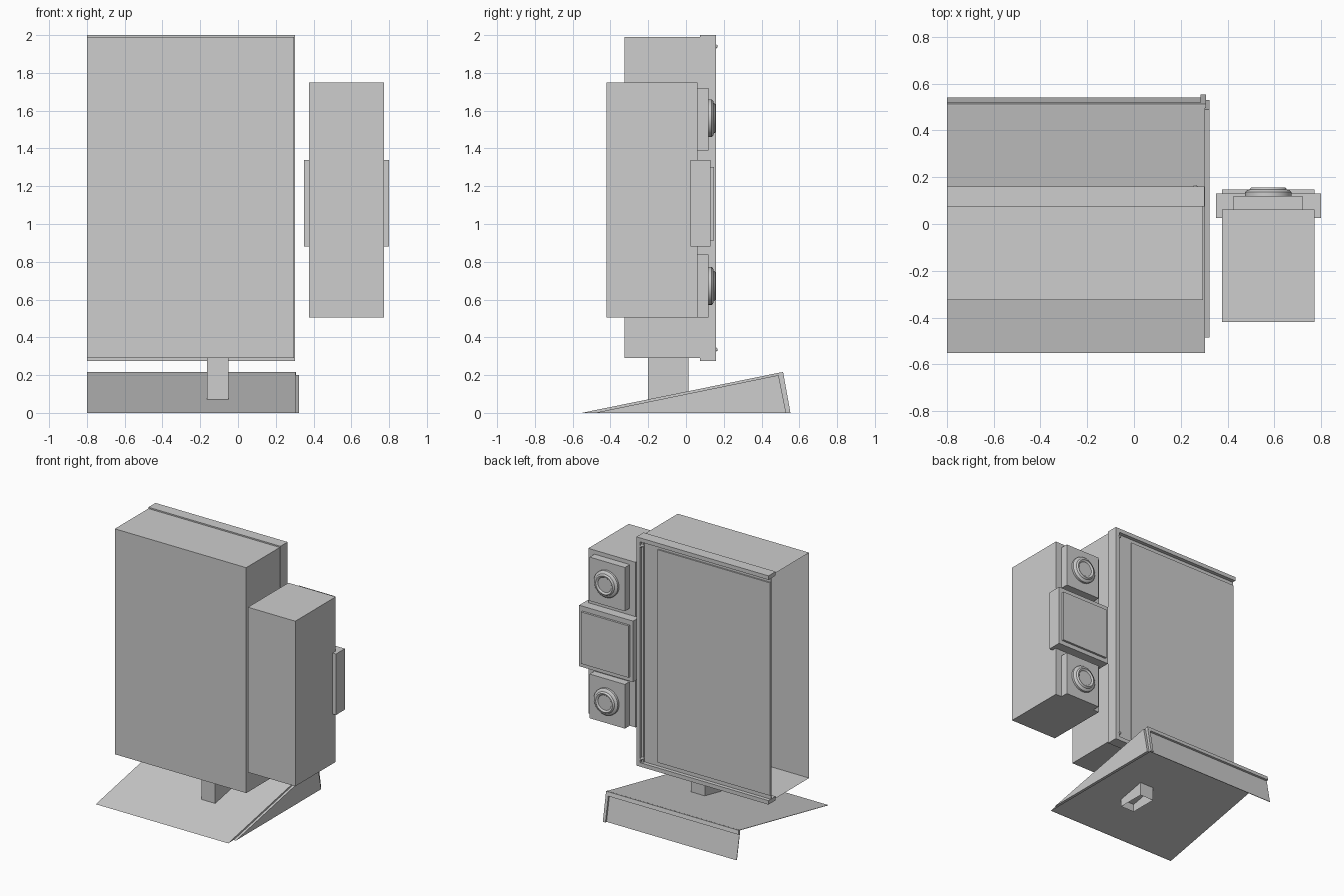
import bpy, bmesh, math
from mathutils import Matrix, Vector

cube = bpy.data.objects.get("Cube")
if cube:
    bpy.data.objects.remove(cube)

TONE = (0.61, 0.61, 0.61, 1)
grey = bpy.data.materials.new("light_grey")
grey.use_nodes = True
grey.diffuse_color = TONE
grey.node_tree.nodes["Principled BSDF"].inputs["Base Color"].default_value = TONE

OPEN = -0.8  # the cut side where the shells are open


def finish(name, bm):
    mesh = bpy.data.meshes.new(name)
    bm.to_mesh(mesh)
    bm.free()
    obj = bpy.data.objects.new(name, mesh)
    mesh.materials.append(grey)
    bpy.context.collection.objects.link(obj)
    return obj


def box(name, x, y, z, drop=()):
    """Box from ranges; drop lists outward directions whose faces are left open."""
    bm = bmesh.new()
    lo, hi = Vector((x[0], y[0], z[0])), Vector((x[1], y[1], z[1]))
    bmesh.ops.create_cube(bm, size=1, matrix=Matrix.Translation((lo + hi) / 2)
                          @ Matrix.Diagonal((*(hi - lo), 1)))
    bm.normal_update()
    gone = [f for f in bm.faces if any(f.normal.dot(Vector(d)) > 0.9 for d in drop)]
    bmesh.ops.delete(bm, geom=gone, context='FACES')
    return finish(name, bm)


def prism(name, outline, x0, x1):
    """Side outline in (y, z) extruded along x."""
    bm = bmesh.new()
    face = bm.faces.new([bm.verts.new((x0, y, z)) for y, z in outline])
    out = bmesh.ops.extrude_face_region(bm, geom=[face])
    bmesh.ops.translate(bm, vec=(x1 - x0, 0, 0),
                        verts=[v for v in out["geom"] if isinstance(v, bmesh.types.BMVert)])
    bmesh.ops.recalc_face_normals(bm, faces=bm.faces)
    return finish(name, bm)


def disc(name, profile, x, z, steps=32):
    """Lathe a (radius, y) profile around an axis along y."""
    bm = bmesh.new()
    verts = [bm.verts.new((x + r, y, z)) for r, y in profile]
    edges = [bm.edges.new(pair) for pair in zip(verts, verts[1:])]
    bmesh.ops.spin(bm, geom=verts + edges, cent=(x, 0, z), axis=(0, 1, 0),
                   angle=math.tau, steps=steps)
    bmesh.ops.remove_doubles(bm, verts=bm.verts, dist=0.0005)
    bmesh.ops.recalc_face_normals(bm, faces=bm.faces)
    obj = finish(name, bm)
    bpy.ops.object.select_all(action='DESELECT')
    obj.select_set(True)
    bpy.context.view_layer.objects.active = obj
    bpy.ops.object.shade_smooth_by_angle(angle=math.radians(35))
    return obj


LEFT, BACK, DOWN = (-1, 0, 0), (0, 1, 0), (0, 0, -1)

# Main cabinet shell, open at the cut side and closed at the back by the screen
box("cabinet_shell", (OPEN, 0.296), (-0.325, 0.08), (0.29, 1.99), (LEFT, BACK))

# Frame around the screen
box("frame_top", (OPEN, 0.302), (0.075, 0.16), (1.97, 2.0))
box("frame_bottom", (OPEN, 0.302), (0.075, 0.16), (0.275, 0.305))
box("frame_side", (0.27, 0.302), (0.075, 0.16), (0.275, 2.0))

# Screen standing proud of its recessed border
box("screen", (OPEN, 0.14), (0.13, 0.142), (0.335, 1.94))
box("screen_border", (OPEN, 0.28), (0.122, 0.132), (0.3, 1.975))
box("inner_step_side", (0.255, 0.272), (0.12, 0.145), (0.305, 1.97))
for label, z in (("top", 1.94), ("bottom", 0.335)):
    disc("corner_stud_" + label, [(0.01, 0.12), (0.01, 0.16), (0.006, 0.166), (0, 0.167)],
         0.262, z, 12)

# Stem passing through the sloped base
box("stem", (-0.165, -0.05), (-0.2, 0.012), (0.01, 0.29), (DOWN,))

# Wedge base: sloped top, side cheek and framed back, open underneath
prism("base_slope", [(-0.552, 0), (0.505, 0.215), (0.506, 0.212), (-0.54, 0)], OPEN, 0.303)
prism("base_side", [(-0.552, 0), (0.505, 0.215), (0.545, 0)], 0.3, 0.304)
prism("base_cheek", [(-0.485, 0), (0.49, 0.2), (0.53, 0)], 0.303, 0.322)
prism("base_back_panel", [(0.496, 0.21), (0.5, 0.21), (0.54, 0), (0.535, 0)], OPEN, 0.3)
prism("base_back_top_rim", [(0.496, 0.213), (0.514, 0.216), (0.52, 0.186), (0.502, 0.183)],
      OPEN, 0.307)
prism("base_back_side_rim", [(0.496, 0.213), (0.514, 0.216), (0.553, 0), (0.535, 0)],
      0.285, 0.307)

# Speaker tower with its centre block
box("speaker_box", (0.377, 0.772), (-0.42, 0.062), (0.505, 1.75))
box("centre_block", (0.35, 0.8), (0.025, 0.131), (0.88, 1.34))
box("centre_panel", (0.377, 0.772), (0.12, 0.147), (0.912, 1.303))

# Speaker mounts and cones
cone = [(0.1, 0.11), (0.1, 0.136), (0.092, 0.144), (0.08, 0.147), (0.076, 0.154),
        (0.07, 0.157), (0.062, 0.155), (0.056, 0.149), (0, 0.149)]
for label, low, high, z in (("upper", 1.39, 1.72, 1.56), ("lower", 0.505, 0.838, 0.672)):
    box("speaker_mount_" + label, (0.426, 0.72), (0.05, 0.12), (low, high))
    disc("speaker_cone_" + label, cone, 0.574, z)
